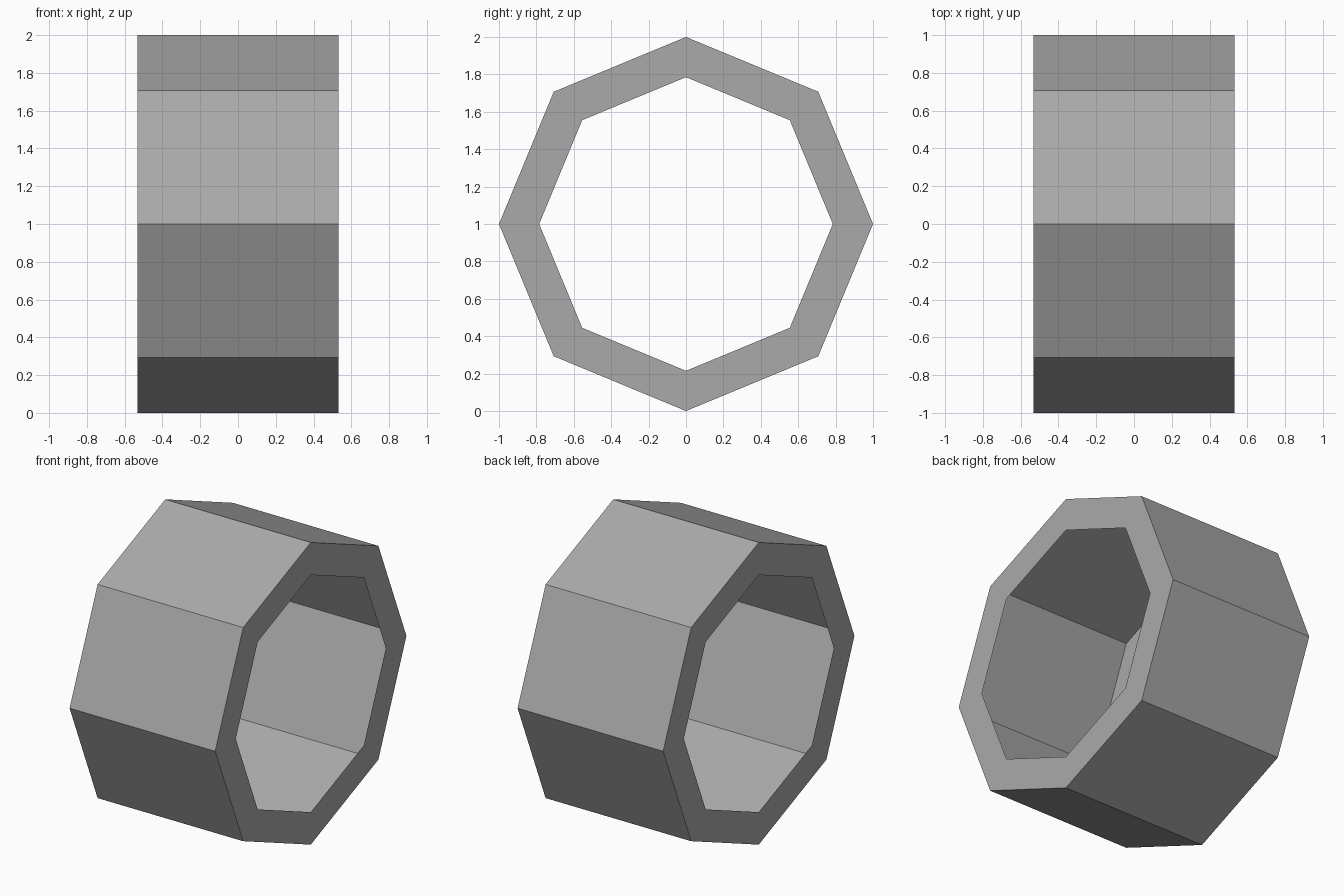
import bpy
import bmesh
from math import cos, sin, tau

SIDES = 8
OUTER, INNER = 1.0, 0.785
HALF_WIDTH = 0.533

cube = bpy.data.objects.get("Cube")
if cube:
    bpy.data.objects.remove(cube, do_unlink=True)

# Plain grey material
GREY = (0.4, 0.4, 0.4, 1.0)
grey = bpy.data.materials.new("grey")
grey.use_nodes = True
grey.diffuse_color = GREY
grey.node_tree.nodes["Principled BSDF"].inputs["Base Color"].default_value = GREY

# Hollow octagonal ring: a single-skinned tube with a flat lip at each end
bm = bmesh.new()


def loop(radius, x):
    return [bm.verts.new((x, radius * cos(tau * i / SIDES), 1 + radius * sin(tau * i / SIDES)))
            for i in range(SIDES)]


section = [loop(INNER, -HALF_WIDTH), loop(OUTER, -HALF_WIDTH),
           loop(OUTER, HALF_WIDTH), loop(INNER, HALF_WIDTH)]

# Right lip, outer wall and left lip, all facing outwards
for a, b in zip(section, section[1:]):
    for i in range(SIDES):
        j = (i + 1) % SIDES
        bm.faces.new((a[i], a[j], b[j], b[i]))

mesh = bpy.data.meshes.new("octagonal_ring")
bm.to_mesh(mesh)
bm.free()
mesh.materials.append(grey)
ring = bpy.data.objects.new("octagonal_ring", mesh)
bpy.context.collection.objects.link(ring)
